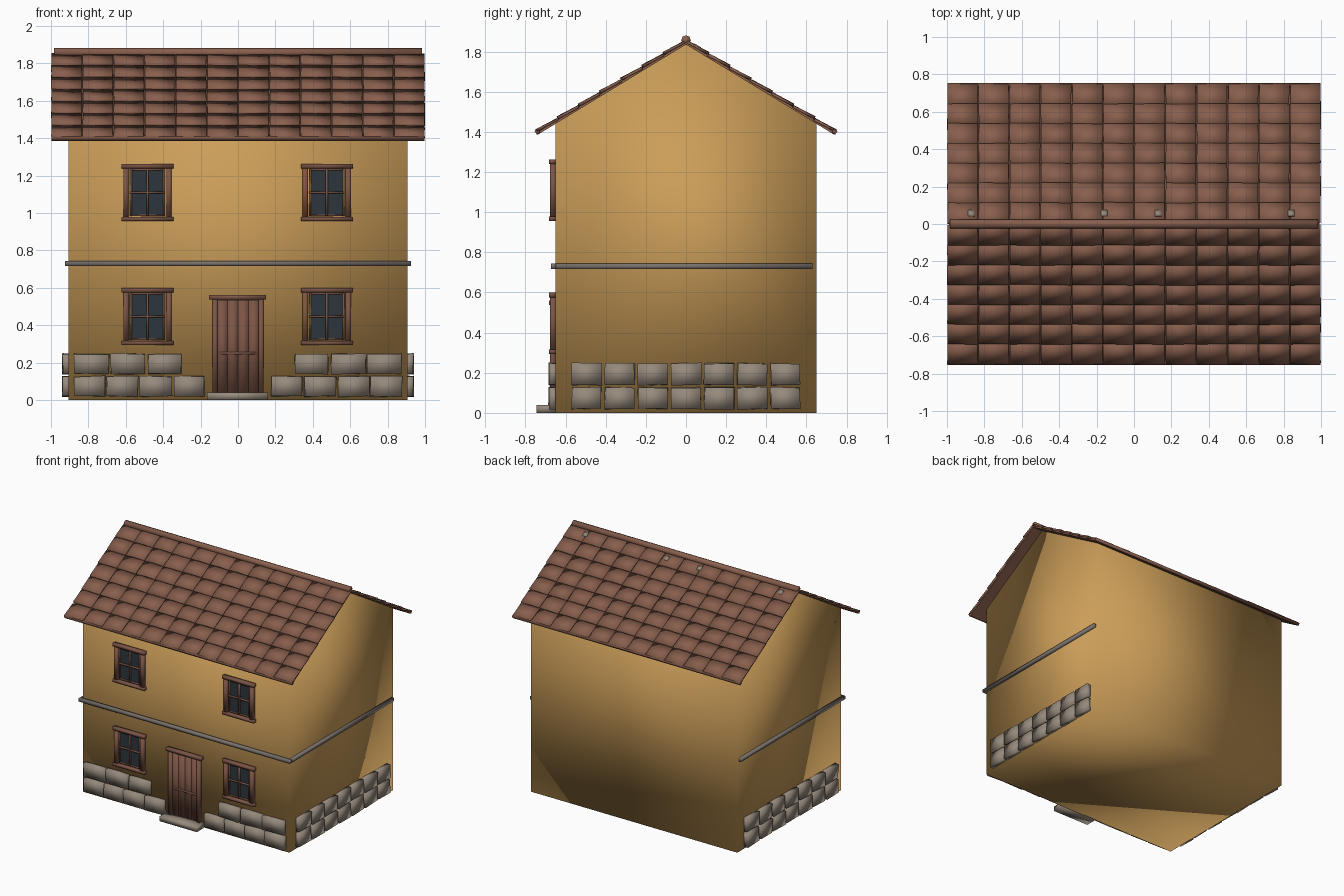
import bpy, bmesh, math, random
from mathutils import Matrix, Vector

if "Cube" in bpy.data.objects:
    bpy.data.objects.remove(bpy.data.objects["Cube"])

random.seed(4)


def material(name, rgb):
    m = bpy.data.materials.new(name)
    m.diffuse_color = (*rgb, 1)
    m.use_nodes = True
    m.node_tree.nodes["Principled BSDF"].inputs["Base Color"].default_value = m.diffuse_color
    return m


PLASTER = material("ochre plaster", (0.60, 0.34, 0.10))
TILE = material("clay tile", (0.25, 0.115, 0.075))
WOOD = material("brown wood", (0.20, 0.09, 0.06))
STONE = material("pale stone", (0.30, 0.25, 0.20))
TRIM = material("grey trim", (0.19, 0.165, 0.15))
GLASS = material("dark glass", (0.025, 0.035, 0.045))


def box(bm, centre, size, rot_x=0.0, jitter=0.0):
    mat = (Matrix.Translation(centre) @ Matrix.Rotation(rot_x, 4, 'X')
           @ Matrix.Diagonal((*size, 1)))
    verts = bmesh.ops.create_cube(bm, size=1, matrix=mat)["verts"]
    for v in verts:
        v.co += Vector([random.uniform(-jitter, jitter) for _ in range(3)])


def finish(name, bm, mat, smooth=True):
    mesh = bpy.data.meshes.new(name)
    bmesh.ops.recalc_face_normals(bm, faces=bm.faces)
    bm.to_mesh(mesh)
    bm.free()
    mesh.materials.append(mat)
    for p in mesh.polygons:
        p.use_smooth = smooth
    ob = bpy.data.objects.new(name, mesh)
    bpy.context.collection.objects.link(ob)
    return ob


def boxes(name, mat, items, smooth=True):
    bm = bmesh.new()
    for it in items:
        box(bm, *it)
    return finish(name, bm, mat, smooth)


# house body: gable profile extruded along x
bm = bmesh.new()
profile = [(-0.65, 0), (0.65, 0), (0.65, 1.445), (0, 1.84), (-0.65, 1.445)]
face = bm.faces.new([bm.verts.new((-0.905, y, z)) for y, z in profile])
ext = bmesh.ops.extrude_face_region(bm, geom=[face])["geom"]
bmesh.ops.translate(bm, vec=(1.81, 0, 0),
                    verts=[g for g in ext if isinstance(g, bmesh.types.BMVert)])
finish("house_body", bm, PLASTER)

# roof: a thin deck, tiles and an eave board on each slope
RUN, RISE, ROWS, COLS = 0.74, 0.45, 7, 12
ANGLE = math.atan2(RISE, RUN)
SLOPE = math.hypot(RUN, RISE)
for side, label in ((-1, "front"), (1, "back")):
    rot = -side * ANGLE
    normal = Vector((0, side * math.sin(ANGLE), math.cos(ANGLE)))

    def on_slope(x, t, lift):
        return Vector((x, side * RUN * t, 1.842 - RISE * t)) + normal * lift

    boxes(label + "_roof_deck", TILE,
          [(on_slope(0, 0.5, 0), (1.98, SLOPE, 0.012), rot)], False)
    tiles = []
    for r in range(ROWS):
        for c in range(COLS):
            x = (c + 0.5) * 2 / COLS - 1
            tiles.append((on_slope(x, (r + 0.5) / ROWS, 0.011),
                          (0.161, SLOPE / ROWS * 0.97, 0.013),
                          rot + side * 0.06, 0.002))
    boxes(label + "_roof_tiles", TILE, tiles)
    boxes(label + "_eave_board", WOOD,
          [((0, side * 0.74, 1.40), (1.995, 0.02, 0.022), rot)])

# mortar chips just below the ridge on the back slope
boxes("mortar_chips", STONE,
      [(on_slope(x, 0.065, 0.017), (0.035, 0.035, 0.008), rot)
       for x in (-0.87, -0.16, 0.13, 0.84)])

# ridge cap
bm = bmesh.new()
bmesh.ops.create_cone(bm, cap_ends=True, segments=8, radius1=0.024, radius2=0.024,
                      depth=1.97, matrix=Matrix.Translation((0, 0, 1.857))
                      @ Matrix.Rotation(math.pi / 2, 4, 'Y'))
finish("ridge_cap", bm, TILE)

# storey band on the front and both sides
boxes("storey_band", TRIM,
      [((0, -0.66, 0.73), (1.85, 0.026, 0.026))]
      + [((s * 0.912, -0.02, 0.73), (0.026, 1.30, 0.026)) for s in (-1, 1)])

# foundation stones
stones = []
lower = [(0.18, 0.345), (0.355, 0.525), (0.535, 0.70), (0.71, 0.875)]
upper = [(0.305, 0.48), (0.50, 0.68), (0.69, 0.875)]
for s in (-1, 1):
    for z, row in ((0.073, lower), (0.193, upper)):
        for a, b in row:
            stones.append(((s * (a + b) / 2, -0.66, z), (b - a, 0.045, 0.107), 0, 0.004))
        for i in range(7):
            stones.append(((s * 0.915, -0.495 + i * 0.165, z),
                           (0.045, 0.147, 0.107), 0, 0.004))
boxes("foundation_stones", STONE, stones)

# windows
for cx, cz in ((-0.484, 0.447), (0.475, 0.447), (-0.484, 1.11), (0.475, 1.11)):
    def at(dx, y, dz):
        return (cx + dx, y, cz + dz)
    boxes("window_glass", GLASS, [(at(0, -0.653, 0), (0.19, 0.009, 0.25))], False)
    frame = [(at(0, -0.665, 0.141), (0.278, 0.034, 0.024)),
             (at(0, -0.665, -0.142), (0.278, 0.034, 0.022))]
    for s in (-1, 1):
        frame.append((at(s * 0.115, -0.662, 0), (0.028, 0.03, 0.27)))
    boxes("window_frame", WOOD, frame)
    bars = [(at(0, -0.66, 0), (0.012, 0.014, 0.25)),
            (at(0, -0.66, 0), (0.19, 0.014, 0.012))]
    bars += [(at(s * 0.089, -0.658, 0), (0.010, 0.014, 0.25)) for s in (-1, 1)]
    bars += [(at(0, -0.658, s * 0.122), (0.18, 0.014, 0.010)) for s in (-1, 1)]
    boxes("window_bars", WOOD, bars)

# door: planks, rail, frame and step
boxes("door_planks", WOOD,
      [((-0.084 + i * 0.056, -0.656, 0.285), (0.054, 0.016, 0.50)) for i in range(4)])
boxes("door_rail", WOOD, [((0, -0.664, 0.25), (0.20, 0.010, 0.014))])
boxes("door_frame", WOOD,
      [((s * 0.123, -0.663, 0.285), (0.027, 0.03, 0.51)) for s in (-1, 1)]
      + [((-0.002, -0.665, 0.549), (0.306, 0.036, 0.024))])
boxes("door_step", STONE, [((-0.002, -0.695, 0.02), (0.325, 0.10, 0.04))])
